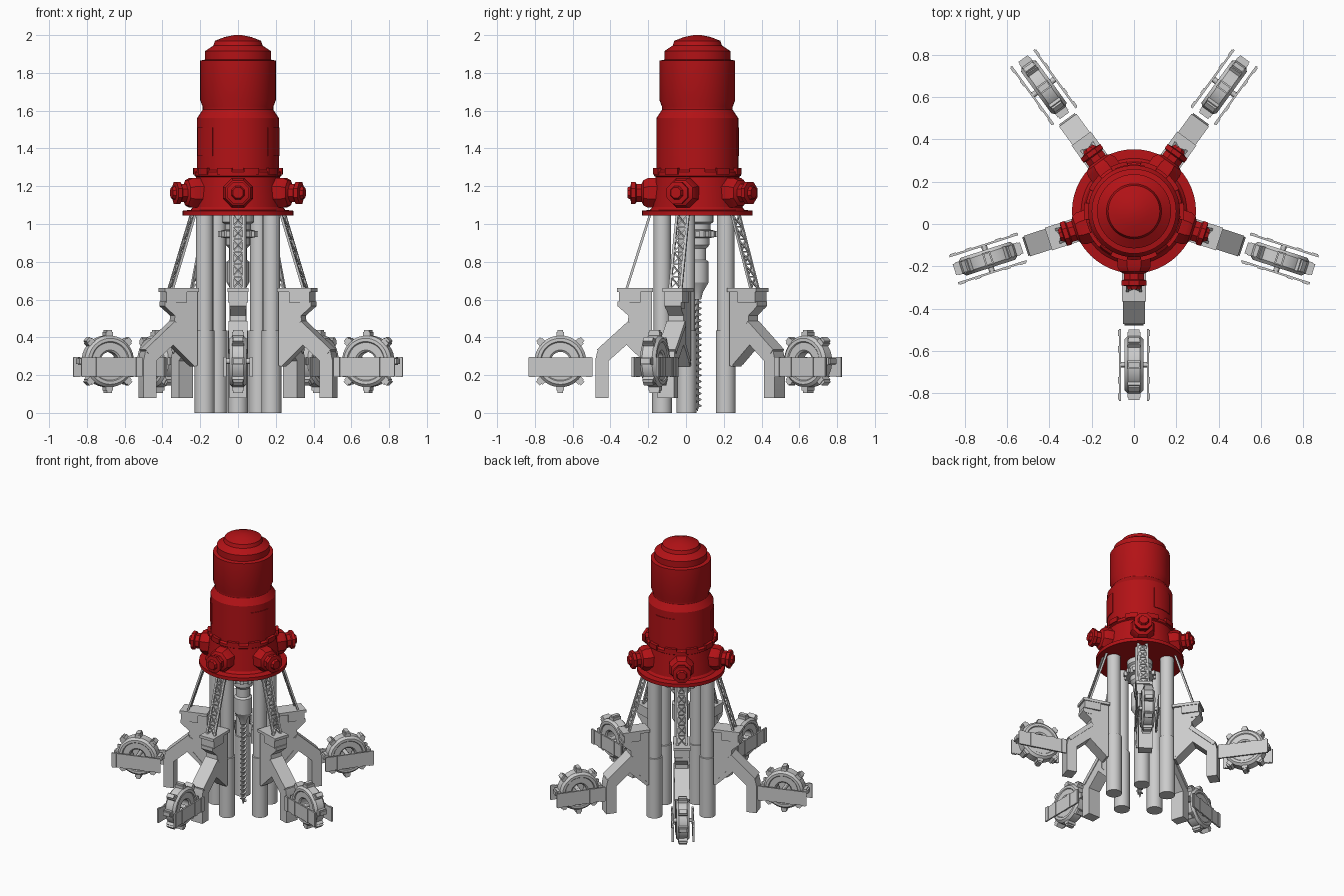
import bpy, bmesh
from math import sin, cos, pi, radians
from mathutils import Matrix, Vector

if "Cube" in bpy.data.objects:
    bpy.data.objects.remove(bpy.data.objects["Cube"])

CENTRE = Matrix.Translation((0, 0.06, 0))
ARMS = [CENTRE @ Matrix.Rotation(radians(-90 + 72 * i), 4, 'Z') for i in range(5)]

red = bpy.data.materials.new("red_paint")
red.diffuse_color = (0.45, 0.006, 0.008, 1)
red.use_nodes = True
red.node_tree.nodes["Principled BSDF"].inputs["Base Color"].default_value = red.diffuse_color


def place(name, bm, places=(CENTRE,), mat=None):
    """Finish a bmesh and put one linked copy at every given matrix."""
    bmesh.ops.remove_doubles(bm, verts=bm.verts, dist=1e-5)
    bmesh.ops.recalc_face_normals(bm, faces=bm.faces)
    me = bpy.data.meshes.new(name)
    bm.to_mesh(me)
    bm.free()
    me.shade_smooth()
    me.set_sharp_from_angle(angle=radians(30))
    if mat:
        me.materials.append(mat)
    for i, m in enumerate(places):
        ob = bpy.data.objects.new(name if len(places) == 1 else f"{name}_{i + 1}", me)
        ob.matrix_world = m
        bpy.context.collection.objects.link(ob)


def lathe(profile, segs, closed=False, m=Matrix(), bm=None):
    """Revolve (radius, height) points round Z."""
    bm = bm or bmesh.new()
    rings = [[bm.verts.new(m @ Vector((r * cos(2 * pi * i / segs), r * sin(2 * pi * i / segs), z)))
              for i in range(segs)] for r, z in profile]
    pairs = list(zip(rings, rings[1:])) + ([(rings[-1], rings[0])] if closed else [])
    for a, b in pairs:
        for i in range(segs):
            j = (i + 1) % segs
            bm.faces.new((a[i], a[j], b[j], b[i]))
    if not closed:
        for ring in (rings[0], rings[-1]):
            bm.faces.new(ring)
    return bm


def box(bm, centre, size, m=Matrix()):
    bmesh.ops.create_cube(bm, size=1, matrix=m @ Matrix.Translation(centre) @ Matrix.Diagonal((*size, 1)))


def beam(bm, a, b, t):
    a, b = Vector(a), Vector(b)
    rot = (b - a).to_track_quat('Z', 'Y').to_matrix().to_4x4()
    box(bm, (0, 0, 0), (t, t, (b - a).length), Matrix.Translation((a + b) / 2) @ rot)


def slab(bm, outline, half):
    """Extrude an (x, z) outline sideways to +-half."""
    f = bm.faces.new([bm.verts.new((x, -half, z)) for x, z in outline])
    new = bmesh.ops.extrude_face_region(bm, geom=[f])["geom"]
    bmesh.ops.translate(bm, verts=[v for v in new if isinstance(v, bmesh.types.BMVert)], vec=(0, 2 * half, 0))


def arc_block(bm, r0, r1, z0, z1, a0, a1, n=6):
    """Curved block following the round body."""
    rows = []
    for i in range(n + 1):
        a = radians(a0 + (a1 - a0) * i / n)
        rows.append([bm.verts.new((r * cos(a), r * sin(a), z))
                     for r, z in ((r0, z0), (r1, z0), (r1, z1), (r0, z1))])
    for a, b in zip(rows, rows[1:]):
        for k in range(4):
            bm.faces.new((a[k], a[(k + 1) % 4], b[(k + 1) % 4], b[k]))
    bm.faces.new(rows[0])
    bm.faces.new(rows[-1])


# Red tower
place("tower_body", lathe([
    (0.26, 1.045), (0.293, 1.045), (0.293, 1.07), (0.25, 1.075), (0.238, 1.09), (0.222, 1.25),
    (0.23, 1.255), (0.23, 1.275), (0.217, 1.285), (0.217, 1.56), (0.187, 1.605), (0.187, 1.62),
    (0.2, 1.655), (0.2, 1.865), (0.175, 1.87), (0.175, 1.915), (0.13, 1.945), (0.122, 1.97),
    (0.07, 1.99), (0.02, 2.0)], 48), mat=red)

# Tabs on the collar and raised hatch panels
bm = bmesh.new()
for i in range(10):
    arc_block(bm, 0.21, 0.237, 1.262, 1.297, 36 * i - 10, 36 * i + 10)
place("collar_tabs", bm, mat=red)
bm = bmesh.new()
for a in (-25, 95, 213):
    arc_block(bm, 0.21, 0.221, 1.36, 1.51, a - 19, a + 19, 8)
place("hatch_panels", bm, mat=red)

# Side nozzles, one above each arm
along_x = Matrix.Translation((0, 0, 1.165)) @ Matrix.Rotation(pi / 2, 4, 'Y') @ Matrix.Rotation(pi / 8, 4, 'Z')
place("nozzle", lathe([
    (0.085, 0.17), (0.085, 0.262), (0.072, 0.285), (0.052, 0.295), (0.052, 0.322), (0.063, 0.328),
    (0.063, 0.35), (0.038, 0.354), (0.03, 0.37)], 8, m=along_x), ARMS, red)

# Support pillars
place("pillar", lathe([(0.053, 0), (0.053, 0.435), (0.046, 0.437), (0.046, 1.05)], 24,
                      m=Matrix.Translation((0.186, 0, 0))), ARMS)

# Drill motor with toothed collar
place("drill_motor", lathe([
    (0.02, 0.6), (0.03, 0.64), (0.06, 0.69), (0.06, 0.8), (0.047, 0.81), (0.047, 0.87), (0.065, 0.89),
    (0.065, 0.925), (0.09, 0.93), (0.09, 0.965), (0.07, 0.97), (0.07, 1.0), (0.085, 1.01), (0.085, 1.05)], 24))
bm = bmesh.new()
for i in range(12):
    box(bm, (0.092, 0, 0.947), (0.03, 0.022, 0.03), Matrix.Rotation(i * pi / 6, 4, 'Z'))
place("motor_teeth", bm)

# Drill shaft and spiral flight
place("drill_shaft", lathe([(0.002, 0.01), (0.01, 0.04), (0.01, 0.62)], 10))
bm = bmesh.new()
last = None
for i in range(18 * 12 + 1):
    a, z = i * pi / 6, 0.03 + 0.58 * i / 216
    row = [bm.verts.new((r * cos(a), r * sin(a), z + dz))
           for r, dz in ((0.006, -0.005), (0.022, -0.002), (0.022, 0.002), (0.006, 0.005))]
    if last:
        for k in range(4):
            bm.faces.new((last[k], last[(k + 1) % 4], row[(k + 1) % 4], row[k]))
    else:
        bm.faces.new(row)
    last = row
bm.faces.new(last)
place("drill_flight", bm)

# Lattice strut from tower to bracket
bm = bmesh.new()
top, low, cells = Vector((0.25, 0, 1.05)), Vector((0.375, 0, 0.655)), 6
side = Vector((0, 0.031, 0))
for s in (-1, 1):
    beam(bm, top + s * side, low + s * side, 0.013)
for i in range(cells + 1):
    p, q = top.lerp(low, i / cells), top.lerp(low, min(i + 1, cells) / cells)
    beam(bm, p - side, p + side, 0.008)
    if i < cells:
        beam(bm, p - side, q + side, 0.007)
        beam(bm, p + side, q - side, 0.007)
place("lattice_strut", bm, ARMS)

# Bracket with stepped cap
bm = bmesh.new()
slab(bm, [(0.24, 0.65), (0.24, 0.25), (0.255, 0.245), (0.375, 0.36), (0.365, 0.515), (0.405, 0.55),
          (0.405, 0.65)], 0.042)
slab(bm, [(0.235, 0.64), (0.235, 0.66), (0.425, 0.66), (0.425, 0.64)], 0.056)
slab(bm, [(0.3, 0.585), (0.3, 0.645), (0.415, 0.645), (0.415, 0.585)], 0.052)
slab(bm, [(0.36, 0.55), (0.36, 0.59), (0.422, 0.59), (0.422, 0.565), (0.405, 0.55)], 0.045)
place("bracket", bm, ARMS)

# Bent arm and foot, with raised edge strip
bm = bmesh.new()
slab(bm, [(0.36, 0.48), (0.53, 0.325), (0.54, 0.28), (0.54, 0.08), (0.47, 0.08), (0.47, 0.275),
          (0.375, 0.36), (0.265, 0.255), (0.25, 0.27), (0.34, 0.37), (0.34, 0.46)], 0.046)
slab(bm, [(0.365, 0.487), (0.532, 0.335), (0.515, 0.315), (0.35, 0.462)], 0.051)
place("bent_arm", bm, ARMS)

# Toothed wheel
hub = Matrix.Translation((0.725, 0, 0.273)) @ Matrix.Rotation(pi / 2, 4, 'X')
bm = lathe([(0.05, -0.03), (0.06, -0.038), (0.1, -0.038), (0.105, -0.044), (0.122, -0.044), (0.137, -0.028),
            (0.137, 0.028), (0.122, 0.044), (0.105, 0.044), (0.1, 0.038), (0.06, 0.038), (0.05, 0.03)],
           40, True, hub)
for i in range(8):
    turn = hub @ Matrix.Rotation(i * pi / 4, 4, 'Z')
    box(bm, (0.135, 0, 0), (0.04, 0.04, 0.062), turn)
    box(bm, (0.156, 0, 0), (0.022, 0.028, 0.054), turn)
place("toothed_wheel", bm, ARMS)

# Wheel side guards with end ribs, and the axle between them
bm = bmesh.new()
for s in (-1, 1):
    box(bm, (0.725, s * 0.067, 0.243), (0.34, 0.01, 0.1))
    for x in (0.575, 0.652, 0.798, 0.875):
        box(bm, (x, s * 0.07, 0.243), (0.03, 0.012, 0.105))
lathe([(0.014, -0.066), (0.014, 0.066)], 12, m=hub, bm=bm)
place("wheel_guard", bm, ARMS)
